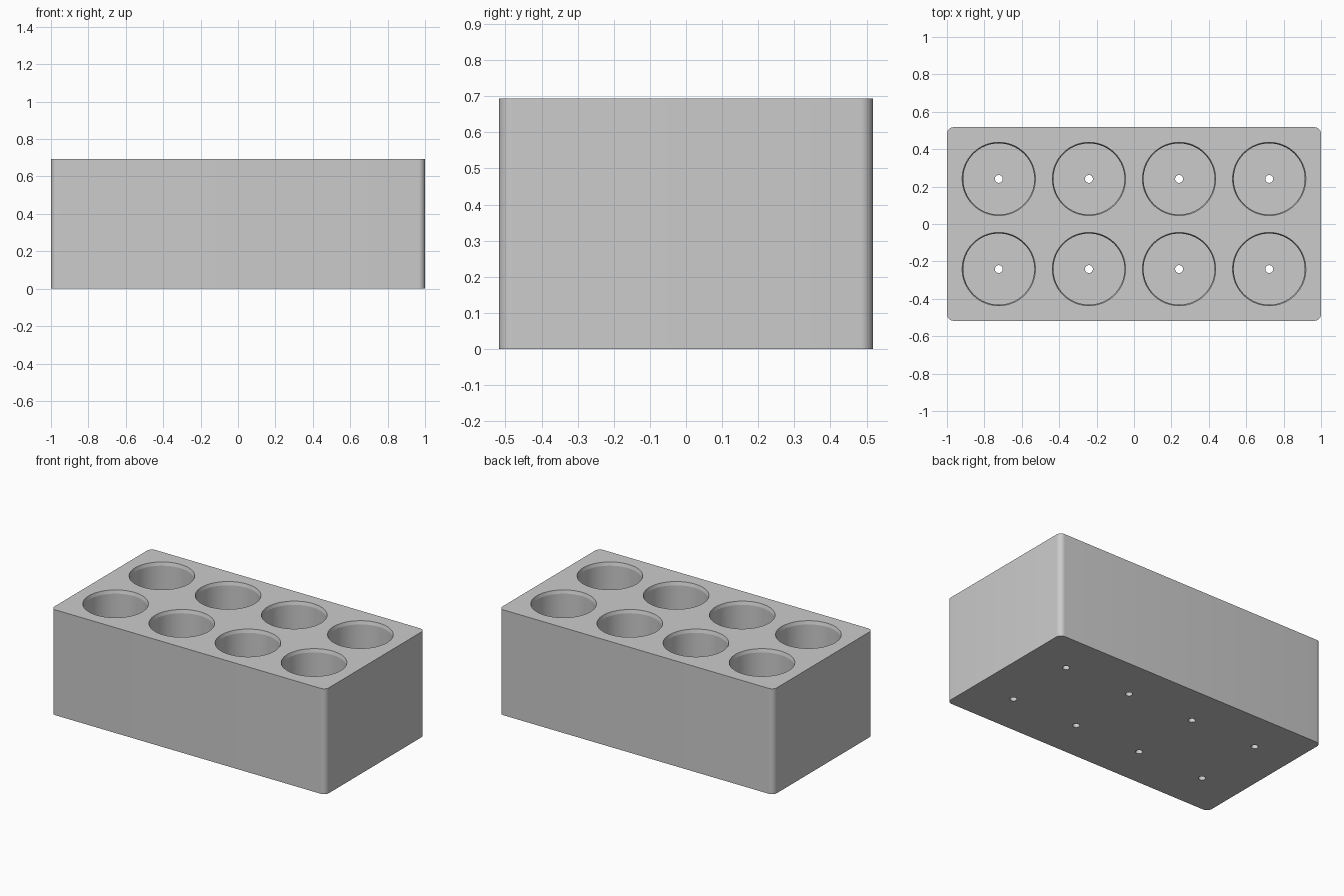
import bpy
import bmesh
import math

cube = bpy.data.objects.get("Cube")
if cube:
    bpy.data.objects.remove(cube, do_unlink=True)

LENGTH, DEPTH, HEIGHT = 2.0, 1.035, 0.694
CORNER = 0.035
PITCH = 0.482
FLOOR = 0.05
POCKET_R, RIM_R, RIM_DEPTH, DRAIN_R = 0.19, 0.196, 0.022, 0.021
SEGMENTS = 64

grey = bpy.data.materials.new("light grey")
grey.use_nodes = True
grey.diffuse_color = (0.6, 0.6, 0.6, 1)
grey.node_tree.nodes["Principled BSDF"].inputs["Base Color"].default_value = grey.diffuse_color


def make_object(name, bm):
    bmesh.ops.recalc_face_normals(bm, faces=bm.faces)
    mesh = bpy.data.meshes.new(name)
    bm.to_mesh(mesh)
    bm.free()
    mesh.materials.append(grey)
    obj = bpy.data.objects.new(name, mesh)
    bpy.context.collection.objects.link(obj)
    return obj


def add_lathe(bm, profile, cx, cy):
    """Closed solid of revolution from (radius, height) pairs."""
    rings = []
    for r, z in profile:
        angles = [math.tau * i / SEGMENTS for i in range(SEGMENTS)]
        rings.append([bm.verts.new((cx + r * math.cos(a), cy + r * math.sin(a), z))
                      for a in angles])
    for low, high in zip(rings, rings[1:]):
        for i in range(SEGMENTS):
            j = (i + 1) % SEGMENTS
            bm.faces.new((low[i], low[j], high[j], high[i]))
    bm.faces.new(rings[0][::-1])
    bm.faces.new(rings[-1])


# Block with rounded upright corners
bm = bmesh.new()
bmesh.ops.create_cube(bm, size=1)
for v in bm.verts:
    v.co = (v.co.x * LENGTH, v.co.y * DEPTH, (v.co.z + 0.5) * HEIGHT)
upright = [e for e in bm.edges if abs(e.verts[0].co.z - e.verts[1].co.z) > 0.1]
bmesh.ops.bevel(bm, geom=upright, offset=CORNER, segments=8, profile=0.5, affect='EDGES')
block = make_object("holder_block", bm)

# Pockets: chamfered rim, straight bore, flat floor and a drain hole
over = 0.05
slope = (RIM_R - POCKET_R) / RIM_DEPTH
profile = [(DRAIN_R, -over), (DRAIN_R, FLOOR), (POCKET_R, FLOOR),
           (POCKET_R, HEIGHT - RIM_DEPTH), (RIM_R + slope * over, HEIGHT + over)]
bm = bmesh.new()
for column in range(4):
    for row in range(2):
        add_lathe(bm, profile, (column - 1.5) * PITCH, (row - 0.5) * PITCH)
cutter = make_object("pocket_cutter", bm)
cutter.hide_render = True

# Cut the pockets and remove the cutter
cut = block.modifiers.new("pockets", 'BOOLEAN')
cut.operation = 'DIFFERENCE'
cut.solver = 'EXACT'
cut.object = cutter
bpy.ops.object.select_all(action='DESELECT')
block.select_set(True)
bpy.context.view_layer.objects.active = block
bpy.ops.object.modifier_apply(modifier=cut.name)
bpy.data.objects.remove(cutter, do_unlink=True)

bpy.ops.object.shade_smooth_by_angle(angle=math.radians(14))
